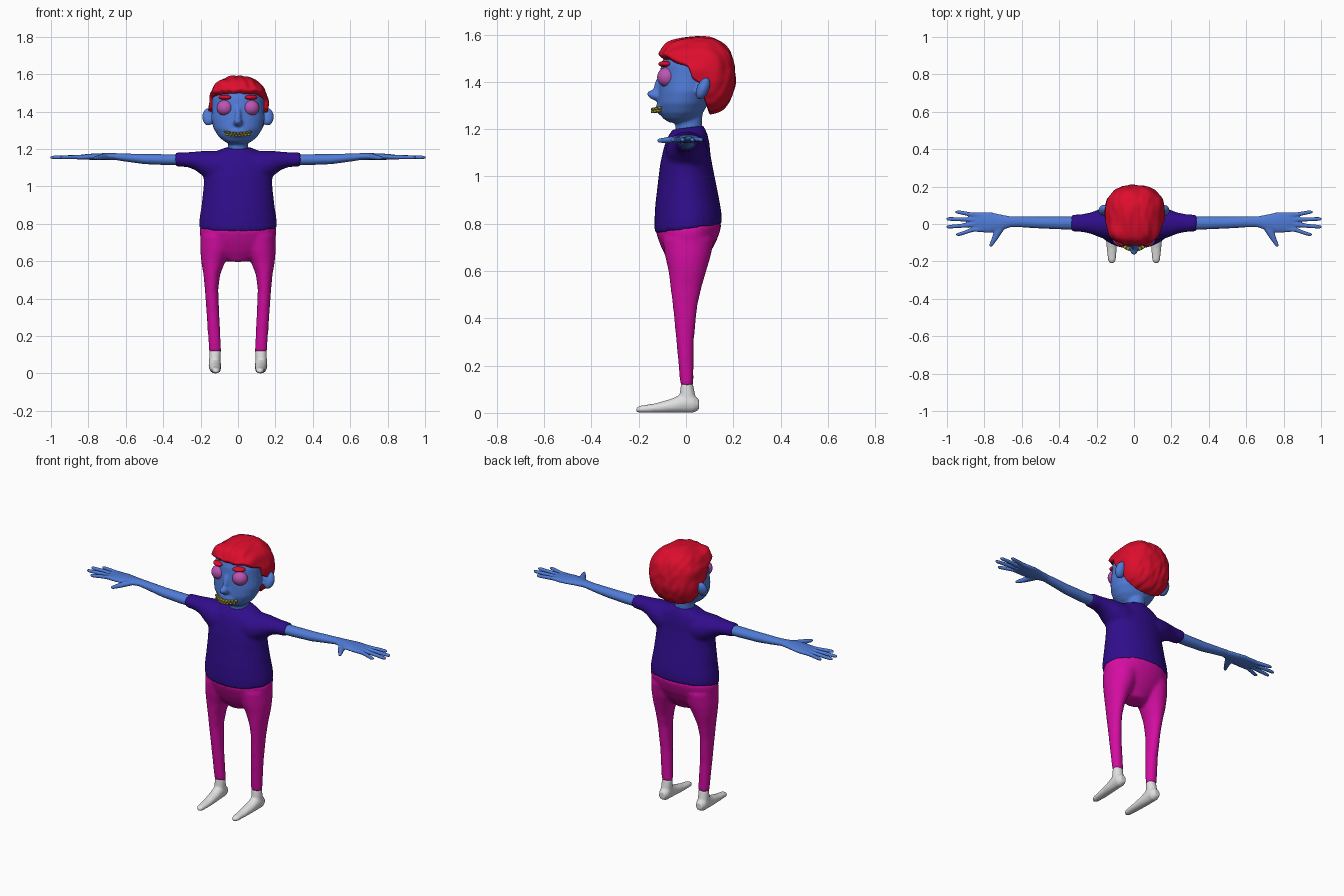
import bpy, bmesh, math
from mathutils import Matrix, Vector, noise

default_cube = bpy.data.objects.get("Cube")
if default_cube:
    bpy.data.objects.remove(default_cube, do_unlink=True)


def material(name, red, green, blue):
    mat = bpy.data.materials.new(name)
    mat.use_nodes = True
    mat.diffuse_color = (red, green, blue, 1)
    shader = next(n for n in mat.node_tree.nodes if n.type == "BSDF_PRINCIPLED")
    shader.inputs["Base Color"].default_value = (red, green, blue, 1)
    return mat


SKIN = material("blue skin", .08, .2, .68)
SHIRT = material("indigo cloth", .03, .004, .26)
TROUSERS = material("magenta cloth", .66, .004, .36)
HAIR = material("red hair", .72, .004, .026)
SHOE = material("off white shoe", .75, .75, .75)
EYE = material("orchid eye", .5, .09, .45)
TEETH = material("yellow teeth", .35, .3, .04)
ORDER = {"x": (0, 1, 2), "y": (1, 0, 2), "z": (2, 0, 1)}


def loft(bm, axis, rows, side=1, tilt=0.0, segments=28):
    """Skin elliptical rings; a row is (position, centre a, centre b, radius a, radius b)."""
    rings = []
    for t, a, b, ra, rb in rows:
        ring = []
        for i in range(segments):
            angle = math.tau * i / segments
            co = Vector()
            values = (t, a + ra * math.cos(angle), b + rb * math.sin(angle))
            for index, value in zip(ORDER[axis], values):
                co[index] = value
            co.z += tilt * co.y
            co.x *= side
            ring.append(bm.verts.new(co))
        rings.append(ring)
    for low, high in zip(rings, rings[1:]):
        for i in range(segments):
            j = (i + 1) % segments
            bm.faces.new((low[i], low[j], high[j], high[i]))
    bm.faces.new(rings[0])
    bm.faces.new(rings[-1])


def ball(bm, centre, radii, turn=0.0, axis="X"):
    matrix = (Matrix.Translation(centre) @ Matrix.Rotation(turn, 4, axis)
              @ Matrix.Diagonal((*radii, 1)))
    bmesh.ops.create_uvsphere(bm, u_segments=32, v_segments=18, radius=1, matrix=matrix)


def finish(name, bm, mat, voxel=0.0, relax=0):
    """Make the object; a voxel size fuses overlapping shells into one skin."""
    bmesh.ops.recalc_face_normals(bm, faces=bm.faces)
    mesh = bpy.data.meshes.new(name)
    bm.to_mesh(mesh)
    bm.free()
    mesh.materials.append(mat)
    for poly in mesh.polygons:
        poly.use_smooth = True
    obj = bpy.data.objects.new(name, mesh)
    bpy.context.scene.collection.objects.link(obj)
    if voxel:
        remesh = obj.modifiers.new("fuse", "REMESH")
        remesh.mode = "VOXEL"
        remesh.voxel_size = voxel
        remesh.use_smooth_shade = True
        smooth = obj.modifiers.new("relax", "SMOOTH")
        smooth.factor = .5
        smooth.iterations = relax
    return obj


# Shirt: torso with a slanted hem, plus two short sleeves
bm = bmesh.new()
loft(bm, "z", [(.776, 0, .01, .209, .143), (.83, 0, .008, .206, .142),
               (.9, 0, .004, .195, .134), (1, 0, 0, .184, .118),
               (1.07, 0, -.002, .184, .107), (1.13, 0, .002, .175, .097),
               (1.17, 0, .004, .15, .086), (1.19, 0, .006, .11, .075),
               (1.206, 0, .008, .066, .066)], tilt=.13)
for side in (1, -1):
    loft(bm, "x", [(.03, .003, 1.1, .09, .09), (.13, .003, 1.105, .088, .085),
                   (.18, .004, 1.12, .077, .07), (.23, .005, 1.137, .058, .049),
                   (.27, .005, 1.143, .049, .04), (.334, .005, 1.144, .045, .037)], side)
finish("shirt", bm, SHIRT, .009, 8)

# Trousers: hips and two tapering legs
bm = bmesh.new()
loft(bm, "z", [(.6, 0, .006, .06, .05), (.66, 0, .01, .15, .09), (.71, 0, .013, .198, .116),
               (.75, 0, .013, .206, .131), (.785, 0, .012, .206, .14)], tilt=.13)
for side in (1, -1):
    loft(bm, "z", [(.115, .122, .004, .033, .028), (.3, .133, -.004, .034, .037),
                   (.45, .1415, -.004, .036, .052), (.53, .14, 0, .045, .066),
                   (.6, .132, .006, .065, .08), (.66, .118, .008, .084, .096),
                   (.74, .105, .01, .096, .11)], side)
finish("trousers", bm, TROUSERS, .009, 8)

# Shoes
for side, label in ((1, "left"), (-1, "right")):
    bm = bmesh.new()
    loft(bm, "y", [(-.21, .118, .013, .01, .009), (-.195, .118, .015, .021, .015),
                   (-.13, .119, .02, .027, .02), (-.06, .122, .03, .031, .03),
                   (0, .124, .045, .033, .045), (.03, .124, .04, .032, .04),
                   (.055, .124, .035, .02, .022)], side)
    loft(bm, "z", [(.03, .124, .008, .03, .042), (.07, .124, .006, .031, .034),
                   (.125, .122, .004, .03, .025)], side)
    finish(label + "_shoe", bm, SHOE, .006, 5)

# Arms with hands, fingers and thumb
FINGERS = ((.952, -.03, -.056), (1.004, -.004, -.015), (1.004, .023, .027), (.955, .049, .064))
for side, label in ((1, "left"), (-1, "right")):
    bm = bmesh.new()
    loft(bm, "x", [(.25, .005, 1.143, .036, .029), (.38, .006, 1.143, .035, .029),
                   (.5, .008, 1.146, .032, .027), (.61, .012, 1.155, .029, .021),
                   (.66, .012, 1.16, .029, .018), (.71, .008, 1.16, .042, .018),
                   (.77, .008, 1.159, .056, .017), (.83, .01, 1.157, .054, .014),
                   (.86, .01, 1.156, .045, .01)], side)
    for tip, base_y, tip_y in FINGERS:
        loft(bm, "x", [(.79, base_y, 1.157, .013, .012), (.86, base_y, 1.157, .012, .012),
                       (tip - .015, tip_y, 1.155, .0105, .01),
                       (tip, tip_y, 1.155, .006, .006)], side, segments=12)
    loft(bm, "y", [(.01, .7, 1.16, .03, .016), (-.04, .725, 1.157, .024, .015),
                   (-.08, .745, 1.154, .017, .013), (-.11, .762, 1.152, .012, .01),
                   (-.122, .767, 1.152, .006, .006)], side, segments=14)
    finish(label + "_arm", bm, SKIN, .005, 3)

# Head: skull, neck, muzzle, pointed nose and ears
bm = bmesh.new()
loft(bm, "z", [(1.15, 0, .012, .052, .056), (1.3, 0, .012, .054, .058)])
loft(bm, "z", [(1.228, 0, -.025, .05, .045), (1.245, 0, -.025, .08, .072),
               (1.27, 0, -.02, .107, .092), (1.31, 0, -.012, .131, .108),
               (1.36, 0, 0, .143, .116), (1.42, 0, .01, .139, .122),
               (1.47, 0, .018, .139, .124), (1.52, 0, .025, .122, .113),
               (1.56, 0, .03, .08, .08)])
ball(bm, (0, -.062, 1.29), (.078, .066, .044))
ball(bm, (0, -.124, 1.342), (.024, .042, .022), -.25)
ball(bm, (0, -.108, 1.385), (.018, .026, .065), -.3)
for side in (1, -1):
    ball(bm, (side * .158, .072, 1.372), (.033, .026, .05), -.4)
finish("head", bm, SKIN, .007, 4)

# Eyes and brows
for side, label in ((1, "left"), (-1, "right")):
    bm = bmesh.new()
    ball(bm, (side * .07, -.08, 1.42), (.044, .042, .042))
    finish(label + "_eye", bm, EYE)
    bm = bmesh.new()
    ball(bm, (side * .07, -.09, 1.476), (.036, .024, .013), side * .45, "Z")
    finish(label + "_brow", bm, HAIR)

# Teeth: two rows of small blocks along a smiling curve
bm = bmesh.new()
for row in (0, 1):
    for i in range(-4, 5 - row):
        x = (i + row * .5) * .0155
        place = (x, -.136 + 7 * x * x, 1.284 - row * .011 + 1.6 * x * x)
        matrix = (Matrix.Translation(place) @ Matrix.Rotation(14 * x, 4, "Z")
                  @ Matrix.Diagonal((.0145, .024, .011, 1)))
        bmesh.ops.create_cube(bm, size=1, matrix=matrix)
bmesh.ops.bevel(bm, geom=bm.edges[:], offset=.002, segments=1, affect="EDGES")
finish("teeth", bm, TEETH)

# Hair: a swept cap whose surface dives into the skull below the hairline
HAIRLINE = ((-.3, 1.51), (-.1, 1.505), (0, 1.465), (.025, 1.41), (.06, 1.39),
            (.085, 1.3), (.105, 1.24), (.4, 1.24))


def hairline(y):
    for (y0, z0), (y1, z1) in zip(HAIRLINE, HAIRLINE[1:]):
        if y <= y1:
            return z0 + (z1 - z0) * (y - y0) / (y1 - y0)
    return z1


def ease(value):
    value = max(0, min(1, value))
    return value * value * (3 - 2 * value)


bm = bmesh.new()
bmesh.ops.create_icosphere(bm, subdivisions=6, radius=1)
centre = Vector((.003, .058, 1.425))
quiff = Vector((-.125, -.06, 1.555))
for vert in bm.verts:
    d = vert.co.normalized()
    d /= sum(abs(c) ** 2.4 for c in d) ** (1 / 2.4)
    offset = Vector((d.x * .16, d.y * .15, d.z * .166))
    offset.y -= .04 * ease(-d.y * 1.5) * ease(d.z * 2)
    clumps = noise.noise(Vector((d.x * 5, d.y * 2, d.z * 3 + d.x * 2)))
    offset *= 1 + .04 * clumps
    offset += Vector((-.014, -.008, .018)) * ease(1 - (centre + offset - quiff).length / .08)
    spot = centre + offset
    shown = ease((spot.z - hairline(spot.y) - .012 * clumps) / .024 + .5)
    vert.co = centre + offset * (.6 + .4 * shown)
finish("hair", bm, HAIR)
